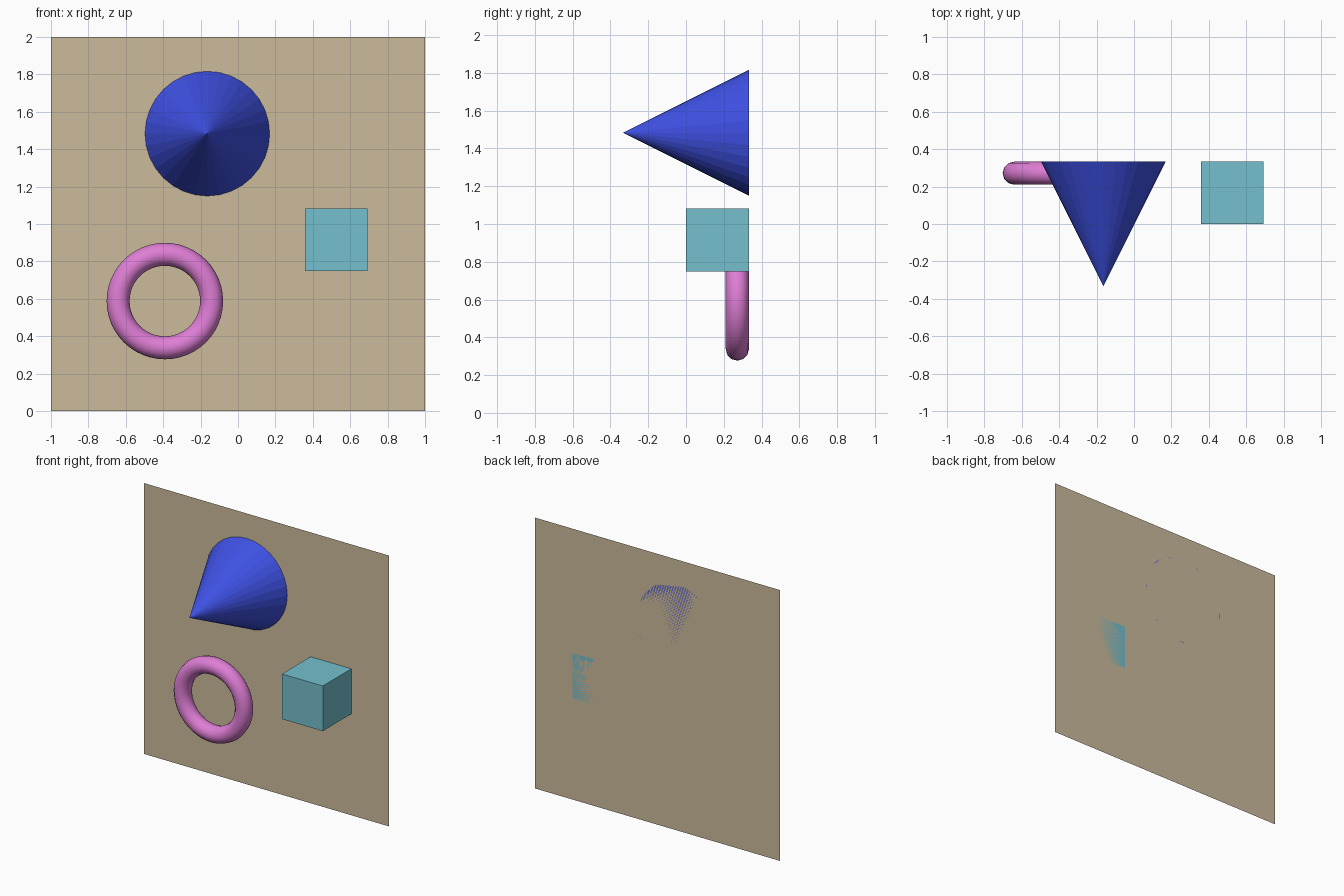
import bpy
from math import pi

if "Cube" in bpy.data.objects:
    bpy.data.objects.remove(bpy.data.objects["Cube"])

BACK = 1 / 3          # y of the wall, which all solids touch
FACE_FRONT = (pi / 2, 0, 0)


def finish(name, rgb):
    """Name the newest object and colour it from an sRGB triple."""
    ob = bpy.context.object
    ob.name = name
    mat = bpy.data.materials.new(name + "_colour")
    mat.diffuse_color = [(c / 255) ** 2.2 for c in rgb] + [1]
    mat.use_nodes = True
    mat.node_tree.nodes["Principled BSDF"].inputs["Base Color"].default_value = mat.diffuse_color
    ob.data.materials.append(mat)
    return ob


# Thin backing wall
bpy.ops.mesh.primitive_plane_add(size=2, location=(0, BACK, 1), rotation=FACE_FRONT)
finish("wall", (202, 186, 155))

# Cone pointing out of the wall
bpy.ops.mesh.primitive_cone_add(vertices=32, radius1=1 / 3, radius2=0, depth=2 / 3,
                                location=(-0.164, 0, 1.483), rotation=FACE_FRONT)
finish("cone", (65, 82, 228))

# Cube standing off the wall
bpy.ops.mesh.primitive_cube_add(size=1 / 3, location=(0.526, BACK / 2, 0.915))
finish("cube", (116, 190, 204))

# Ring lying flat against the wall
tube = 0.0615
bpy.ops.mesh.primitive_torus_add(major_radius=0.25, minor_radius=tube,
                                 major_segments=48, minor_segments=12,
                                 location=(-0.391, BACK - tube, 0.588), rotation=FACE_FRONT)
finish("ring", (222, 125, 212))
bpy.ops.object.shade_smooth()
